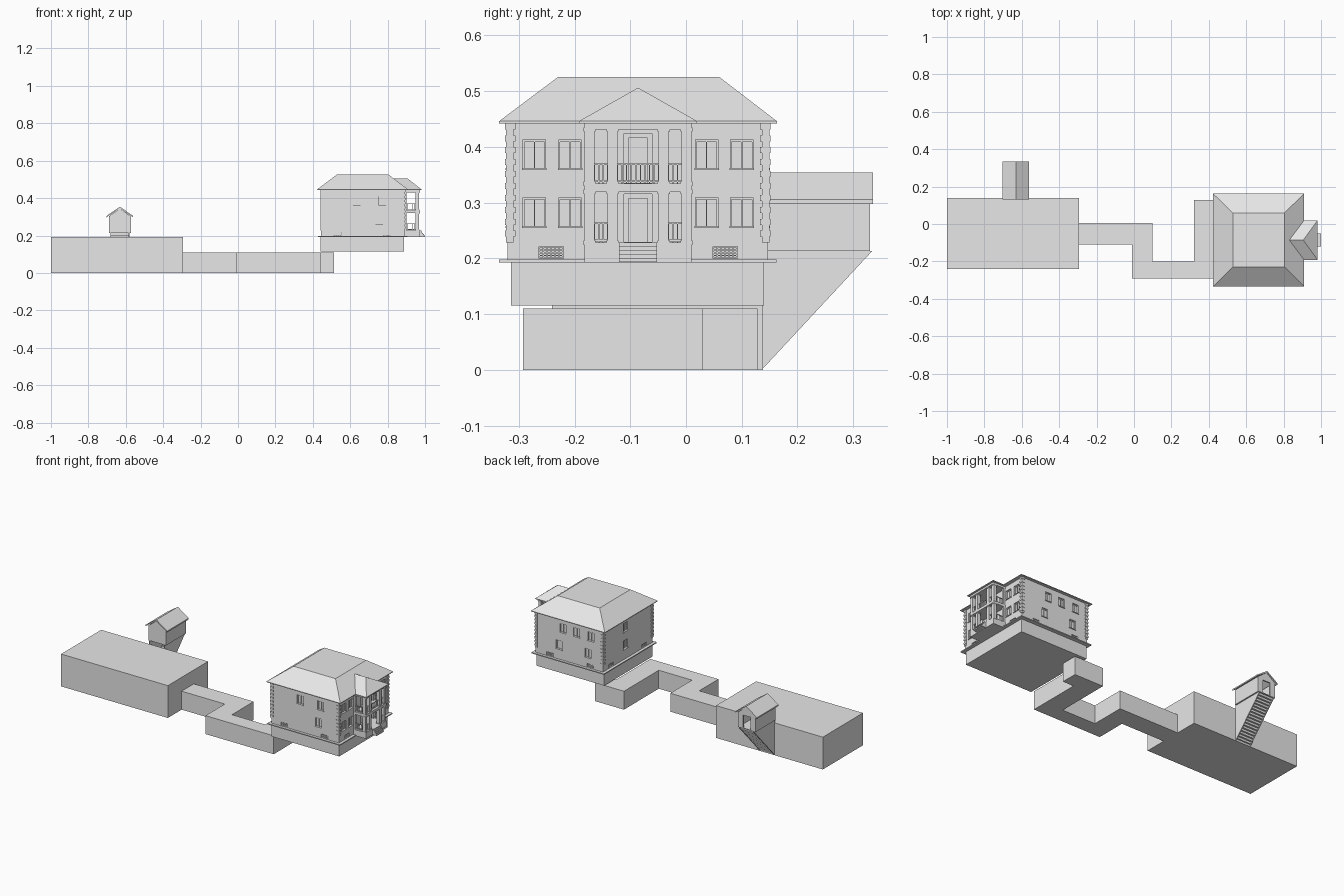
import bpy
import bmesh
from mathutils import Vector

cube = bpy.data.objects.get("Cube")
if cube:
    bpy.data.objects.remove(cube, do_unlink=True)

grey = bpy.data.materials.new("plain light grey")
grey.use_nodes = True
grey.diffuse_color = (0.8, 0.8, 0.8, 1)
grey.node_tree.nodes["Principled BSDF"].inputs["Base Color"].default_value = grey.diffuse_color


def finish(name, bm):
    bmesh.ops.recalc_face_normals(bm, faces=bm.faces)
    mesh = bpy.data.meshes.new(name)
    bm.to_mesh(mesh)
    bm.free()
    mesh.materials.append(grey)
    obj = bpy.data.objects.new(name, mesh)
    bpy.context.collection.objects.link(obj)
    return obj


def boxes(name, extents):
    """One object made of boxes given as (x range, y range, z range)."""
    bm = bmesh.new()
    for ranges in extents:
        made = bmesh.ops.create_cube(bm, size=1)["verts"]
        for v in made:
            v.co = Vector([lo + (c + 0.5) * (hi - lo) for c, (lo, hi) in zip(v.co, ranges)])
    return finish(name, bm)


def hull(name, points):
    bm = bmesh.new()
    for p in points:
        bm.verts.new(p)
    bmesh.ops.convex_hull(bm, input=bm.verts)
    bmesh.ops.dissolve_limit(bm, angle_limit=0.01, verts=bm.verts, edges=bm.edges)
    return finish(name, bm)


def rect(xs, ys, z):
    return [(x, y, z) for x in xs for y in ys]


def around(center, half):
    return (center - half, center + half)


# Underground hall and winding corridor
boxes("underground_hall", [((-1, -0.295), (-0.24, 0.138), (0, 0.193))])
low = (0, 0.11)
boxes("corridor", [
    ((-0.295, -0.01), (-0.11, 0.005), low),
    ((-0.01, 0.1), (-0.292, 0.005), low),
    ((0.1, 0.32), (-0.292, -0.2), low),
    ((0.32, 0.44), (-0.292, 0.03), low),
    ((0.32, 0.512), (0.03, 0.128), low)])

# House foundation, ledge and walls
WX, WY = (0.445, 0.89), (-0.32, 0.147)
boxes("house_foundation", [((0.442, 0.888), (-0.314, 0.14), (0.115, 0.193))])
boxes("house_ledge", [((0.428, 0.907), (-0.335, 0.162), (0.192, 0.198))])
walls = boxes("house_walls", [(WX, WY, (0.198, 0.442))])


def on_wall(side, u, z, d):
    """Box on a wall: u along the wall, d outward from the wall surface."""
    axis, sign = side
    face = (WX if axis == "x" else WY)[sign > 0]
    depth = tuple(sorted(face + sign * k for k in d))
    return (depth, u, z) if axis == "x" else (u, depth, z)


EAST, WEST, SOUTH, NORTH = ("x", 1), ("x", -1), ("y", -1), ("y", 1)
upper, lower = (0.36, 0.413), (0.256, 0.309)
windows = [(EAST, y, z) for y in (-0.272, -0.208, 0.037, 0.1) for z in (upper, lower)]
windows += [(SOUTH, x, upper) for x in (0.635, 0.77)] + [(SOUTH, 0.755, lower)]
windows += [(NORTH, x, upper) for x in (0.525, 0.62, 0.71)]
windows += [(NORTH, x, lower) for x in (0.545, 0.735)]
windows += [(WEST, -0.065, z) for z in (upper, lower)]
vents = [(EAST, y) for y in (-0.242, 0.07)]
vents += [(side, x) for side in (SOUTH, NORTH) for x in (0.53, 0.795)]
vents += [(WEST, y) for y in (-0.242, 0.07)]
doors = [(0.229, 0.315), (0.335, 0.424)]
PORCH = -0.086

cuts, frames, sills, lattice = [], [], [], []
recess = (-0.009, 0.01)
bar = (-0.01, -0.005)
for side, u, z in windows:
    wide = around(u, 0.02)
    cuts.append(on_wall(side, wide, z, recess))
    sills.append(on_wall(side, around(u, 0.022), around(z[0], 0.002), (-0.009, 0.004)))
    frames.append(on_wall(side, around(u, 0.001), z, bar))
    frames.append(on_wall(side, wide, around(z[1] - 0.002, 0.002), bar))
    for edge in wide:
        frames.append(on_wall(side, around(edge, 0.002), z, bar))
for side, u in vents:
    z = (0.2, 0.221)
    cuts.append(on_wall(side, around(u, 0.022), z, recess))
    for i in range(5):
        lattice.append(on_wall(side, around(u, 0.022), around(0.2 + i * 0.005, 0.001), bar))
    for i in range(-3, 4):
        lattice.append(on_wall(side, around(u + i * 0.007, 0.001), z, bar))
for z in doors:
    cuts.append(on_wall(EAST, around(PORCH, 0.025), z, recess))
    for k in (-1, 1):
        frames.append(on_wall(EAST, around(PORCH + k * 0.021, 0.004), z, bar))
    frames.append(on_wall(EAST, around(PORCH, 0.025), around(z[1] - 0.004, 0.004), bar))

cutter = boxes("opening_cutter", cuts)
cutter.hide_render = True
cutter.hide_viewport = True
cutter.display_type = "WIRE"
cut = walls.modifiers.new("openings", "BOOLEAN")
cut.object = cutter
cut.solver = "EXACT"
boxes("window_and_door_frames", frames)
boxes("window_sills", sills)
boxes("vent_lattice", lattice)

# Corner blocks, alternately long and short
quoins = []
count = 20
step = (0.442 - 0.228) / count
for x, sx in zip(WX, (1, -1)):
    for y, sy in zip(WY, (1, -1)):
        for i in range(count):
            reach = 0.014 if i % 2 else 0.011
            out = 0.005 if i % 2 else 0.003
            quoins.append((tuple(sorted((x - sx * out, x + sx * reach))),
                           tuple(sorted((y - sy * out, y + sy * reach))),
                           (0.228 + i * step, 0.228 + (i + 1) * step)))
boxes("corner_blocks", quoins)

# Main hipped roof with a flat top
eave_x, eave_y = (0.422, 0.91), (-0.335, 0.163)
hull("main_roof", rect(eave_x, eave_y, 0.442) + rect(eave_x, eave_y, 0.446)
     + rect((0.528, 0.805), (-0.23, 0.06), 0.525))

# Portico roof, floors and steps
hull("portico_roof", rect((0.86, 0.982), around(PORCH, 0.106), 0.442)
     + rect((0.86, 0.982), around(PORCH, 0.106), 0.446)
     + [(0.825, PORCH, 0.506), (0.905, PORCH, 0.506), (0.825, PORCH, 0.45)])
deck = around(PORCH, 0.096)
boxes("portico_floors", [((0.885, 0.972), deck, z) for z in
                         ((0.192, 0.228), (0.319, 0.334), (0.431, 0.442))])
boxes("entrance_steps", [((0.97, 1 - i * 0.005), around(PORCH, 0.034),
                          (0.193 + i * 0.007, 0.2 + i * 0.007)) for i in range(5)])

# Portico columns in pairs on both storeys
columns, rails = [], []
storeys = [(0.228, 0.319), (0.334, 0.431)]
for z in storeys:
    for off in (0.046, 0.087):
        for k in (-1, 1):
            y = PORCH + k * off
            columns.append((around(0.959, 0.009), around(y, 0.009), z))
            for end in z:
                columns.append((around(0.959, 0.011), around(y, 0.011), around(end, 0.004)))
    for k in (-1, 1):
        columns.append(((0.885, 0.9), around(PORCH + k * 0.087, 0.008), z))


# Balustrades between columns and along the sides
def balustrade(start, end, fixed, base, along_y):
    def lay(u, z, half):
        return (around(fixed, half), u, z) if along_y else (u, around(fixed, half), z)
    for h in (0.004, 0.035):
        rails.append(lay((start, end), around(base + h, 0.0015), 0.0025))
    n = max(3, round((end - start) / 0.008))
    for i in range(n + 1):
        u = start + (end - start) * i / n
        rails.append(lay(around(u, 0.001), (base, base + 0.035), 0.001))


for z in storeys:
    for k in (-1, 1):
        mid = PORCH + k * 0.0665
        balustrade(mid - 0.012, mid + 0.012, 0.959, z[0], True)
        balustrade(0.9, 0.95, PORCH + k * 0.087, z[0], False)
balustrade(PORCH - 0.037, PORCH + 0.037, 0.959, storeys[1][0], True)
boxes("portico_columns", columns)
boxes("portico_railings", rails)

# Stair hut: walls with a doorway at the back end
HX, MID, FLOOR, EAVE, TOP = (-0.69, -0.573), -0.6315, 0.213, 0.302, 0.345
front, back = 0.14, 0.33
t = 0.008
wall_z = (FLOOR, EAVE)
boxes("hut_walls", [
    (HX, (front, back), (FLOOR, FLOOR + 0.004)),
    ((HX[0], HX[0] + t), (front, back), wall_z),
    ((HX[1] - t, HX[1]), (front, back), wall_z),
    (HX, (front, front + t), wall_z),
    ((HX[0], MID - 0.024), (back - t, back), wall_z),
    ((MID + 0.024, HX[1]), (back - t, back), wall_z),
    (HX, (back - t, back), (0.293, EAVE))])
for name, y in (("hut_front_gable", front), ("hut_back_gable", back - t)):
    hull(name, rect(HX, (y, y + t), EAVE) + [(MID, y, TOP), (MID, y + t, TOP)])
for name, k in (("hut_roof_left", 1), ("hut_roof_right", -1)):
    ends = (front - 0.008, back + 0.005)
    hull(name, rect((MID,), ends, 0.354) + rect((MID,), ends, 0.345)
         + rect((MID + k * 0.071,), ends, 0.305) + rect((MID + k * 0.071,), ends, 0.297))

# Sloping stairwell from the hut down to the hall
well = (-0.68, -0.583)
run, rise, n = (0.332 - 0.136) / 18, FLOOR / 18, 18
boxes("stairs", [(well, (0.136 + i * run, 0.136 + (i + 1) * run),
                  ((i + 1) * rise, min((i + 2) * rise, FLOOR))) for i in range(n - 1)])
for name, x in (("stairwell_left_side", well[1]), ("stairwell_right_side", well[0])):
    hull(name, [(x + d, y, z) for d in (-0.002, 0.002)
                for y, z in ((0.136, 0), (0.334, FLOOR), (0.136, FLOOR))])
